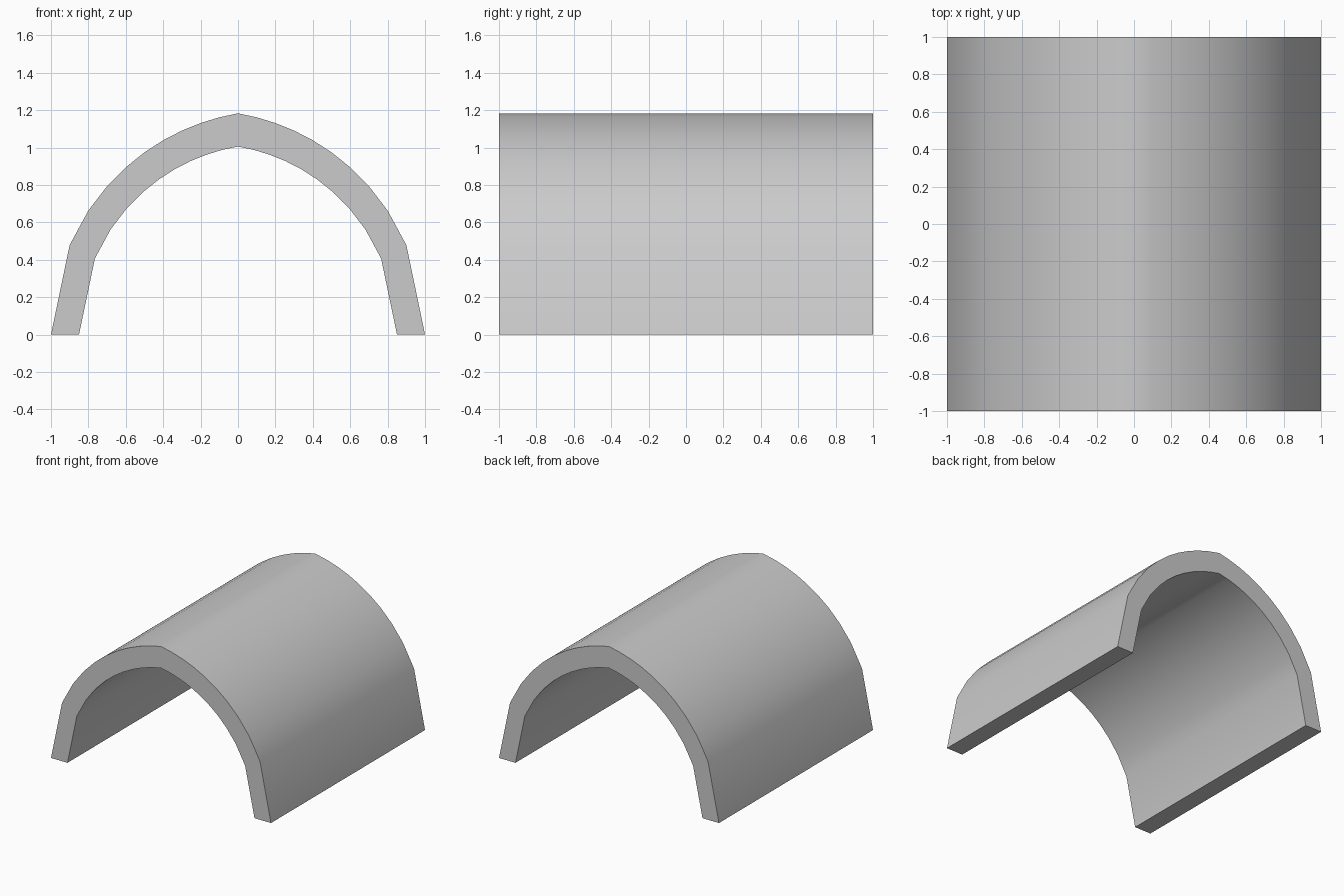
import bpy, bmesh, math

if "Cube" in bpy.data.objects:
    bpy.data.objects.remove(bpy.data.objects["Cube"])

C = 0.2          # offset of each arc centre past the middle (pointed arch)
STEPS = 10       # even x steps per half
INNER = 0.85     # inner arch scale
HALF_DEPTH = 1.0

# Pointed arch line, left foot to right foot
xs = [i / STEPS for i in range(-STEPS, STEPS + 1)]
arch = [(x, math.sqrt(max(0.0, (1 + C) ** 2 - (abs(x) + C) ** 2))) for x in xs]

# Strip of front faces between outer and inner arch
bm = bmesh.new()
outer = [bm.verts.new((x, -HALF_DEPTH, z)) for x, z in arch]
inner = [bm.verts.new((x * INNER, -HALF_DEPTH, z * INNER)) for x, z in arch]
for i in range(len(arch) - 1):
    bm.faces.new((outer[i], inner[i], inner[i + 1], outer[i + 1]))

# Extrude the strip to the back
result = bmesh.ops.extrude_face_region(bm, geom=bm.faces[:], use_keep_orig=True)
moved = [g for g in result["geom"] if isinstance(g, bmesh.types.BMVert)]
bmesh.ops.translate(bm, verts=moved, vec=(0, 2 * HALF_DEPTH, 0))
bmesh.ops.recalc_face_normals(bm, faces=bm.faces[:])

mesh = bpy.data.meshes.new("arched_vault")
bm.to_mesh(mesh)
bm.free()
vault = bpy.data.objects.new("arched_vault", mesh)
bpy.context.collection.objects.link(vault)

# Smooth curved skins, sharp rims
bpy.context.view_layer.objects.active = vault
vault.select_set(True)
bpy.ops.object.shade_smooth_by_angle(angle=math.radians(30))
